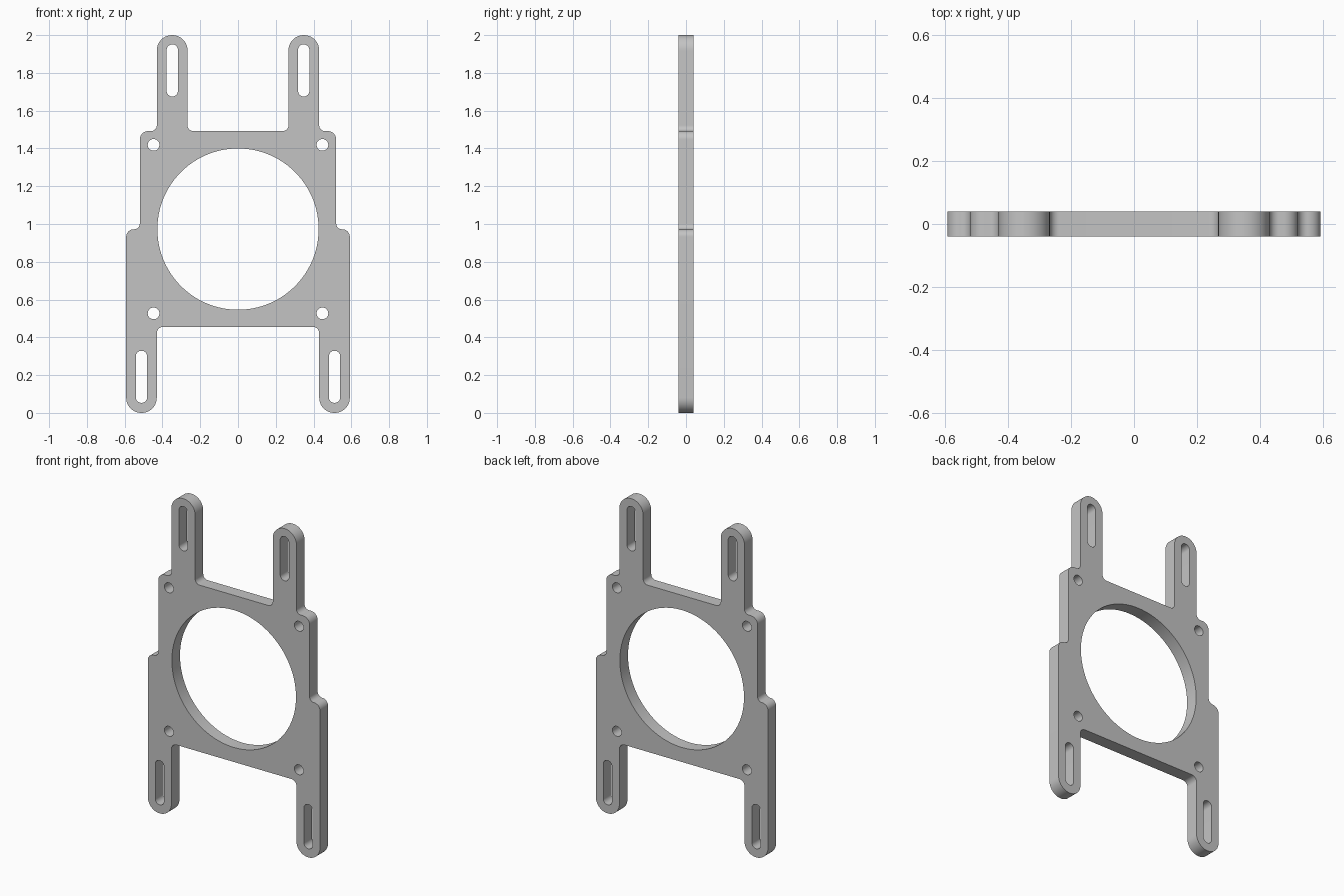
import bpy
import bmesh
import math
from mathutils import Vector

cube = bpy.data.objects.get("Cube")
if cube:
    bpy.data.objects.remove(cube, do_unlink=True)

THICKNESS = 0.08


def fillet(corners, steps=10):
    """Round each right-angled (x, z, radius) corner of a closed outline."""
    points = []
    for i, (x, z, r) in enumerate(corners):
        corner = Vector((x, z))
        before = (Vector(corners[i - 1][:2]) - corner).normalized()
        after = (Vector(corners[(i + 1) % len(corners)][:2]) - corner).normalized()
        centre = corner + (before + after) * r
        for k in range(steps + 1):
            a = k / steps * math.pi / 2
            points.append(centre - after * r * math.cos(a) - before * r * math.sin(a))
    return points


def slot(x, low, high, r, steps=16):
    """Closed slot outline; a plain circle when high - low equals 2r."""
    points = []
    for z, start in ((high - r, 0), (low + r, math.pi)):
        for k in range(steps + 1):
            a = start + k / steps * math.pi
            points.append(Vector((x + r * math.cos(a), z + r * math.sin(a))))
    clean = []
    for p in points:
        if not clean or (p - clean[-1]).length > 1e-5:
            clean.append(p)
    if (clean[0] - clean[-1]).length < 1e-5:
        clean.pop()
    return clean


# Right half of the outline, top to bottom, then mirrored
half = [
    (0.267, 1.492, 0.03), (0.267, 2.0, 0.081), (0.43, 2.0, 0.081),
    (0.43, 1.492, 0.03), (0.52, 1.492, 0.045), (0.52, 0.972, 0.03),
    (0.592, 0.972, 0.04), (0.592, 0.0, 0.08), (0.43, 0.0, 0.08),
    (0.43, 0.456, 0.035),
]
loops = [fillet(half + [(-x, z, r) for x, z, r in reversed(half)])]

# Central bore, slots in the arms and legs, and screw holes
loops.append(slot(0, 0.546, 1.4, 0.427, 48))
for side in (-1, 1):
    loops.append(slot(side * 0.348, 1.675, 1.951, 0.03))
    loops.append(slot(side * 0.511, 0.053, 0.329, 0.03))
    for z in (0.527, 1.419):
        loops.append(slot(side * 0.447, z - 0.031, z + 0.031, 0.031))

# Filled flat curve with holes, extruded to the plate thickness
curve = bpy.data.curves.new("mounting_plate", "CURVE")
curve.dimensions = "2D"
curve.fill_mode = "BOTH"
curve.extrude = THICKNESS / 2
for loop in loops:
    spline = curve.splines.new("POLY")
    spline.points.add(len(loop) - 1)
    for point, p in zip(spline.points, loop):
        point.co = (p.x, p.y, 0, 1)
    spline.use_cyclic_u = True

plate = bpy.data.objects.new("mounting_plate", curve)
bpy.context.collection.objects.link(plate)
plate.rotation_euler.x = math.pi / 2
bpy.ops.object.select_all(action="DESELECT")
plate.select_set(True)
bpy.context.view_layer.objects.active = plate
bpy.ops.object.convert(target="MESH")
plate = bpy.context.object
bpy.ops.object.transform_apply(location=False, rotation=True, scale=False)

# Weld the caps to the walls
bm = bmesh.new()
bm.from_mesh(plate.data)
bmesh.ops.remove_doubles(bm, verts=bm.verts, dist=1e-5)
bmesh.ops.recalc_face_normals(bm, faces=bm.faces)
bm.to_mesh(plate.data)
bm.free()

# Single grey finish
grey = bpy.data.materials.new("plain_grey")
grey.use_nodes = True
colour = (0.55, 0.55, 0.55, 1)
grey.diffuse_color = colour
grey.node_tree.nodes["Principled BSDF"].inputs["Base Color"].default_value = colour
plate.data.materials.clear()
plate.data.materials.append(grey)

bpy.ops.object.shade_smooth_by_angle(angle=math.radians(30))
